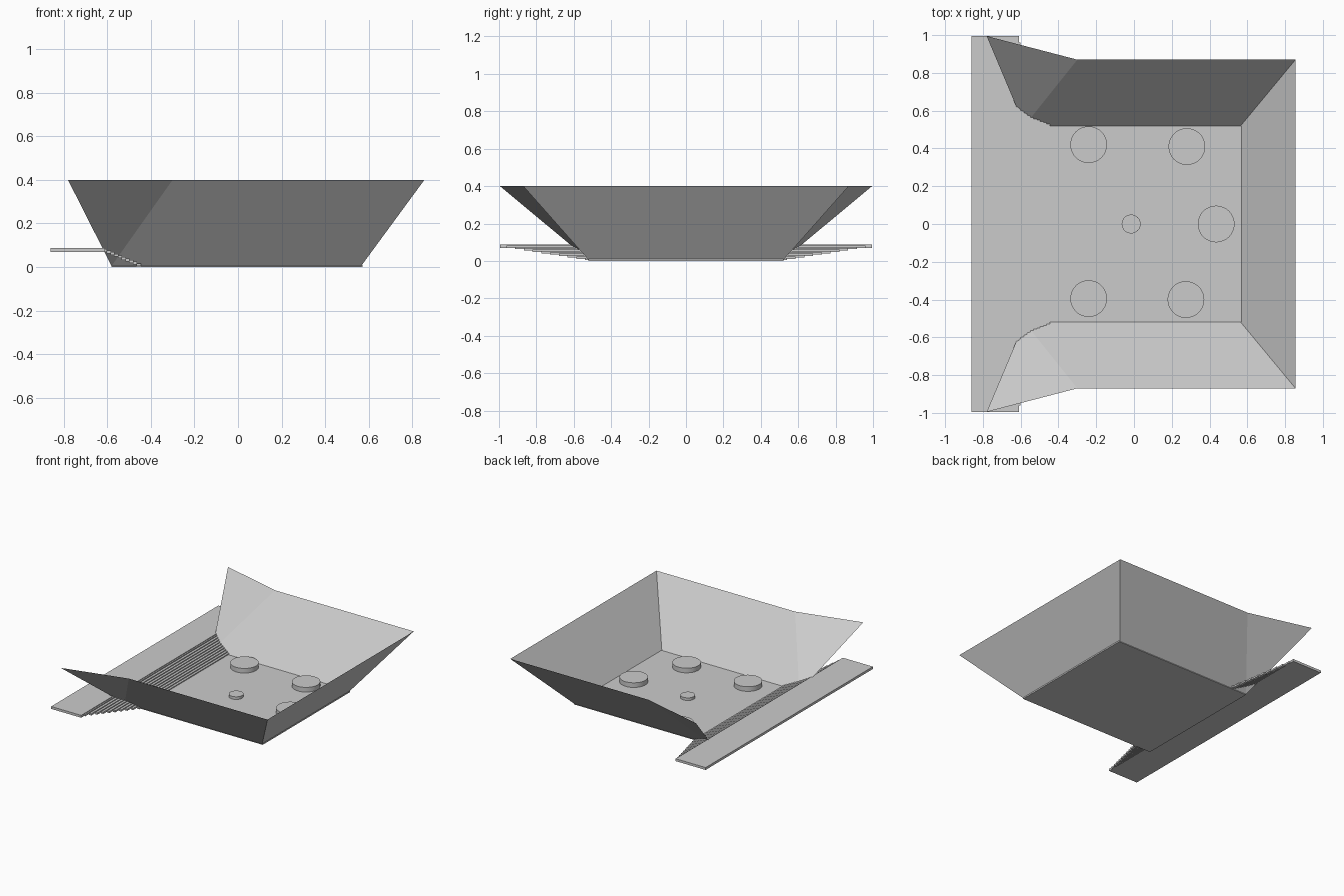
import bpy, math

if "Cube" in bpy.data.objects:
    bpy.data.objects.remove(bpy.data.objects["Cube"])


def mesh_object(name, verts, faces):
    mesh = bpy.data.meshes.new(name)
    mesh.from_pydata(verts, [], faces)
    obj = bpy.data.objects.new(name, mesh)
    bpy.context.collection.objects.link(obj)
    return obj


def slab(name, x0, x1, half_y, z0, z1):
    bpy.ops.mesh.primitive_cube_add(size=1, location=((x0 + x1) / 2, 0, (z0 + z1) / 2))
    obj = bpy.context.object
    obj.name = name
    obj.scale = (x1 - x0, half_y * 2, z1 - z0)
    return obj


def disc(name, x, y, radius, height):
    bpy.ops.mesh.primitive_cylinder_add(vertices=48, radius=radius, depth=height,
                                        location=(x, y, FLOOR + height / 2))
    obj = bpy.context.object
    obj.name = name
    bpy.ops.object.shade_smooth_by_angle()


FLOOR, TOP = 0.01, 0.4

# Floor and raised entry platform
slab("floor", -0.58, 0.57, 0.52, 0, FLOOR)
slab("platform", -0.86, -0.61, 0.995, 0.07, 0.088)

# Steps running down from the platform, each narrower than the last
STEPS = 10
for i in range(STEPS):
    t = i / (STEPS - 1)
    x = -0.62 + 0.155 * t
    z = 0.083 - 0.066 * t
    slab(f"step_{i + 1}", x, x + 0.02, 0.96 - 0.42 * t, z - 0.013, z)

# Flared side walls, opening wider toward the platform
for name, s in (("back_wall", 1), ("front_wall", -1)):
    mesh_object(name,
                [(-0.58, s * 0.52, 0.005), (0.565, s * 0.52, 0.005), (0.855, s * 0.87, TOP),
                 (-0.30, s * 0.87, TOP), (-0.78, s * 0.995, TOP)],
                [(0, 1, 2, 3), (0, 3, 4)])

# Flared end wall
mesh_object("end_wall",
            [(0.565, -0.52, 0.005), (0.565, 0.52, 0.005),
             (0.855, 0.87, TOP), (0.855, -0.87, TOP)],
            [(0, 1, 2, 3)])

# Round pads on the floor
for i, (x, y) in enumerate([(-0.24, 0.42), (0.28, 0.41), (0.435, 0), (-0.24, -0.395), (0.275, -0.4)]):
    disc(f"pad_{i + 1}", x, y, 0.097, 0.035)
disc("center_pad", -0.015, 0, 0.05, 0.02)
